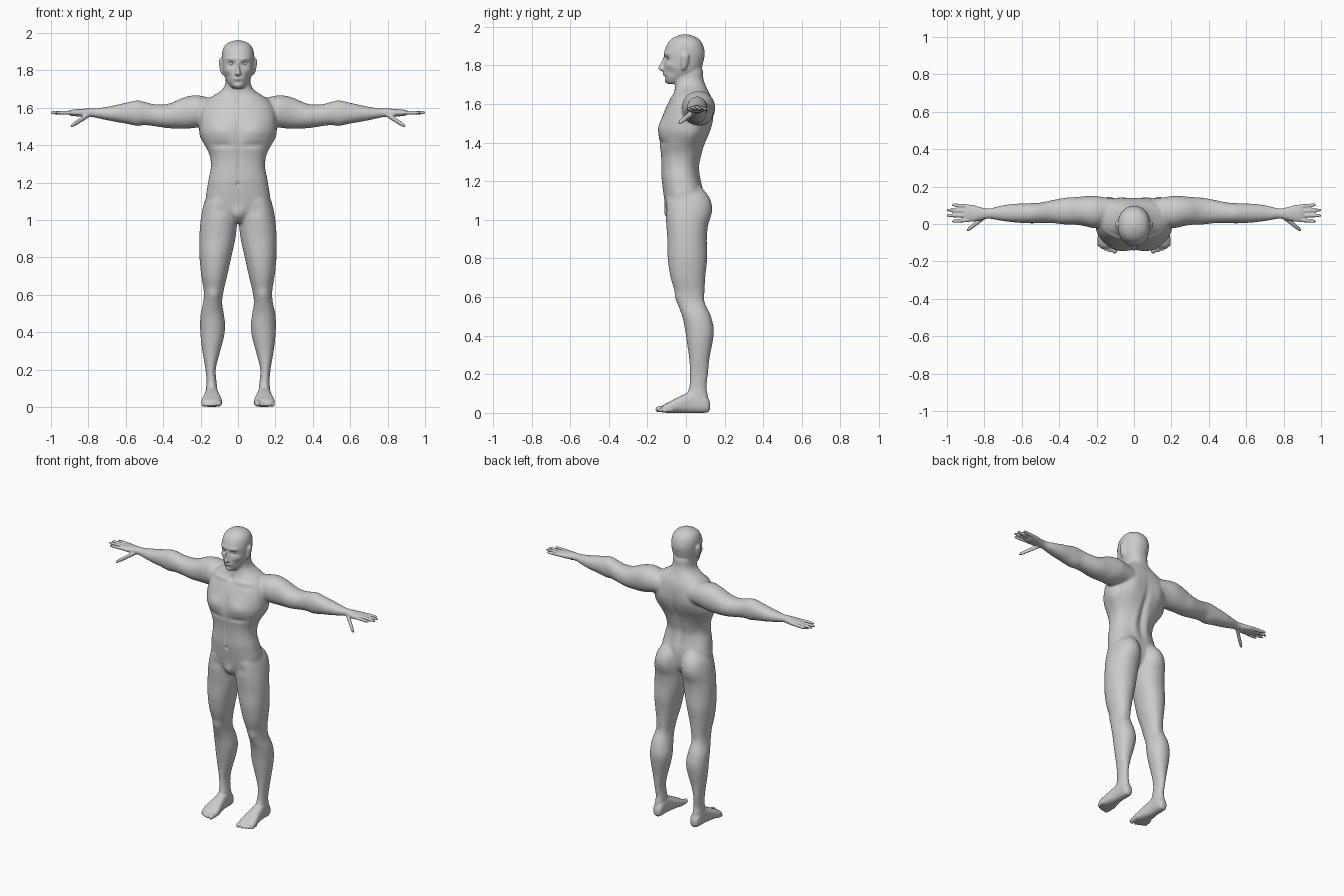
import bpy, bmesh, math
from mathutils import Vector

skin = bpy.data.materials.new("grey skin")
skin.diffuse_color = (0.6, 0.6, 0.6, 1)
bm = bmesh.new()
AXES = {"x": (2, 0, 1), "y": (0, 2, 1), "z": (0, 1, 2)}  # where a, b, t go


def spline(p0, p1, p2, p3, u):
    return [0.5 * (2 * b + (c - a) * u + (2 * a - 5 * b + 4 * c - d) * u * u
                   + (3 * b - a - 3 * c + d) * u ** 3)
            for a, b, c, d in zip(p0, p1, p2, p3)]


def loft(axis, sections, power=2.0, mirror=True, steps=4, sides=32):
    """Skin rounded sections (t, a0, a1, b0, b1) along an axis."""
    s = [sections[0]] + list(sections) + [sections[-1]]
    rows = [spline(*s[i:i + 4], k / steps) for i in range(len(s) - 3) for k in range(steps)]
    rows.append(sections[-1])
    for side in ((1, -1) if mirror else (1,)):
        rings = []
        for t, a0, a1, b0, b1 in rows:
            ring = []
            for k in range(sides):
                w = 2 * math.pi * k / sides
                c, d = math.cos(w), math.sin(w)
                a = (a0 + a1) / 2 + (a1 - a0) / 2 * math.copysign(abs(c) ** (2 / power), c)
                b = (b0 + b1) / 2 + (b1 - b0) / 2 * math.copysign(abs(d) ** (2 / power), d)
                if axis == "x":
                    co = (t, a, b)
                elif axis == "y":
                    co = (a, t, b)
                else:
                    co = (a, b, t)
                ring.append(bm.verts.new((co[0] * side, co[1], co[2])))
            rings.append(ring)
        faces = [bm.faces.new(rings[0]), bm.faces.new(rings[-1])]
        for r, q in zip(rings, rings[1:]):
            for k in range(sides):
                j = (k + 1) % sides
                faces.append(bm.faces.new((r[k], r[j], q[j], q[k])))
        bmesh.ops.recalc_face_normals(bm, faces=faces)


def digit(axis, start, end, r):
    """Finger or toe from start to end, points given as (t, a, b)."""
    rows = []
    for f, k in ((0, 1), (0.3, 1), (0.6, 0.97), (0.85, 0.85), (0.96, 0.6), (1, 0.2)):
        t, a, b = (p + (q - p) * f for p, q in zip(start, end))
        rows.append((t, a - r * k, a + r * k, b - r * k, b + r * k))
    loft(axis, rows, sides=16)


# Torso and neck: height, half width, front, back
torso = [(.985, .05, -.07, .04), (1.02, .11, -.09, .07), (1.06, .16, -.105, .085),
         (1.12, .172, -.115, .09), (1.17, .165, -.122, .085), (1.22, .157, -.127, .07),
         (1.28, .145, -.127, .062), (1.34, .15, -.13, .078), (1.40, .175, -.138, .1),
         (1.46, .2, -.14, .125), (1.52, .205, -.128, .138), (1.58, .2, -.105, .14),
         (1.62, .185, -.085, .135), (1.65, .155, -.068, .125), (1.675, .115, -.058, .112),
         (1.70, .082, -.058, .1), (1.73, .068, -.06, .09), (1.78, .064, -.055, .085),
         (1.81, .05, -.04, .06)]
loft("z", [(z, -w, w, f, b) for z, w, f, b in torso], 2.35, False, sides=64)

# Head
head = [(1.705, .03, -.09, 0), (1.72, .045, -.106, .03), (1.75, .065, -.113, .065),
        (1.78, .077, -.115, .08), (1.82, .084, -.112, .09), (1.86, .087, -.114, .097),
        (1.90, .084, -.102, .09), (1.93, .072, -.082, .073), (1.95, .047, -.052, .045),
        (1.961, .012, -.02, .008)]
loft("z", [(z, -w, w, f, b) for z, w, f, b in head], 2.15, False, sides=64)

# Nose and ears
loft("z", [(1.768, -.011, .011, -.122, -.08), (1.78, -.017, .017, -.143, -.08),
           (1.795, -.013, .013, -.14, -.08), (1.82, -.009, .009, -.128, -.08),
           (1.848, -.008, .008, -.115, -.08)], 2, False)
loft("z", [(1.775, .074, .084, -.022, -.012), (1.79, .072, .093, -.025, .004),
           (1.82, .075, .099, -.026, .013), (1.85, .078, .103, -.024, .017),
           (1.865, .08, .094, -.012, .008)])

# Arms and palms: x, front, back, bottom, top
loft("x", [(.10, .02, .13, 1.53, 1.64), (.20, -.02, .15, 1.50, 1.665),
           (.25, -.015, .15, 1.49, 1.665), (.30, -.005, .145, 1.488, 1.652),
           (.37, -.003, .14, 1.49, 1.622), (.44, .005, .127, 1.50, 1.618),
           (.50, .005, .115, 1.507, 1.632), (.54, .003, .112, 1.502, 1.64),
           (.60, .005, .11, 1.515, 1.627), (.66, .01, .107, 1.525, 1.614),
           (.72, .018, .097, 1.537, 1.602), (.78, .028, .083, 1.55, 1.596),
           (.82, .02, .09, 1.551, 1.595), (.86, .012, .1, 1.554, 1.592),
           (.89, .013, .102, 1.557, 1.589), (.905, .025, .093, 1.563, 1.584)], 2.1)

# Fingers and thumb
for y0, y1, tip in ((.024, .014, .975), (.046, .045, 1.003), (.068, .075, 1.002), (.09, .103, .975)):
    digit("x", (.85, y0, 1.574), (tip, y1, 1.574), .0108)
digit("x", (.79, .045, 1.567), (.895, -.036, 1.5), .0145)

# Legs: height, inner, outer, front, back
loft("z", [(1.17, .03, .13, -.07, .08), (1.12, .012, .17, -.1, .118),
           (1.07, .006, .187, -.105, .13), (1.02, .004, .197, -.105, .127),
           (.97, .006, .203, -.102, .114), (.9, .014, .207, -.097, .108),
           (.8, .036, .206, -.095, .11), (.7, .058, .196, -.08, .1),
           (.62, .077, .183, -.055, .098), (.56, .085, .186, -.042, .107),
           (.5, .076, .2, -.02, .13), (.43, .068, .203, -.005, .145),
           (.36, .078, .199, .005, .137), (.28, .1, .188, .016, .122),
           (.2, .119, .174, .02, .115), (.13, .114, .169, .015, .107),
           (.08, .11, .172, .0, .115), (.03, .11, .17, .0, .118)], 2.1, sides=48)

# Feet and toes
loft("y", [(.125, .125, .152, .02, .05), (.115, .112, .165, .004, .075),
           (.09, .106, .172, 0, .1), (.04, .105, .175, 0, .115), (0, .1, .18, 0, .1),
           (-.05, .09, .19, 0, .077), (-.09, .084, .197, 0, .055),
           (-.115, .086, .19, .002, .042), (-.128, .1, .175, .01, .03)], 2.5)
for x, tip, r in ((.102, -.158, .018), (.129, -.151, .012), (.149, -.144, .0115),
                  (.168, -.135, .011), (.185, -.122, .011)):
    digit("y", (-.07, x, r + .006), (tip, x + .002, r), r)

# Fuse all parts into one skin
mesh = bpy.data.meshes.new("body_parts")
bm.to_mesh(mesh)
bm.free()
body = bpy.data.objects.new("body", mesh)
bpy.context.collection.objects.link(body)
fuse = body.modifiers.new("fuse", "REMESH")
fuse.mode = "VOXEL"
fuse.voxel_size = .0052
graph = bpy.context.evaluated_depsgraph_get()
skin_mesh = bpy.data.meshes.new_from_object(body.evaluated_get(graph))
body.modifiers.clear()
body.data = skin_mesh

# Soften everything a little, and the trunk and limbs much more
bm = bmesh.new()
bm.from_mesh(skin_mesh)
trunk = [v for v in bm.verts if abs(v.co.x) < .78 and .12 < v.co.z < 1.69]
for verts, times in ((bm.verts[:], 2), (trunk, 16)):
    for _ in range(times):
        bmesh.ops.smooth_vert(bm, verts=verts, factor=.5, use_axis_x=True,
                              use_axis_y=True, use_axis_z=True)
bm.normal_update()

# Muscle strokes, mirrored: x, y, z, x reach, z reach, push along the surface
muscles = [(.09, -.13, 1.475, .06, .045, .012), (0, -.14, 1.48, .015, .08, -.006),
           (.09, -.14, 1.4, .07, .016, -.006), (0, -.13, 1.27, .011, .12, -.005),
           (0, -.125, 1.19, .01, .01, -.007), (.19, .03, 1.44, .04, .06, .01),
           (.1, .13, 1.52, .05, .07, .01), (0, .1, 1.38, .02, .16, -.013),
           (.045, .07, 1.28, .025, .08, .008), (.1, .12, 1.06, .06, .05, .006),
           (.1, -.11, 1.05, .03, .03, -.005), (0, -.1, 1.03, .03, .035, .015),
           (.135, -.05, .6, .03, .03, .007), (.135, .1, .58, .025, .04, -.007),
           (.1, -.08, 1.63, .07, .012, .006), (0, -.07, 1.645, .016, .016, -.007)]
face = [(.036, -.105, 1.835, .019, .012, -.012), (.035, -.11, 1.862, .03, .01, .005),
        (.056, -.09, 1.8, .02, .015, .004), (.055, -.08, 1.765, .018, .02, -.005),
        (0, -.115, 1.756, .022, .008, .007), (0, -.11, 1.735, .02, .007, -.004),
        (0, -.105, 1.716, .02, .011, .005)]
moves = []
for v in bm.verts:
    x, y, z = abs(v.co.x), v.co.y, v.co.z
    push = 0
    for sx, sy, sz, rx, rz, amount in (face if z > 1.7 else muscles):
        dz = (z - sz) / rz
        if abs(dz) < 2.5 and abs(y - sy) < .11:
            d = dz * dz + ((x - sx) / rx) ** 2 + ((y - sy) / .05) ** 2
            push += amount * math.exp(-d)
    moves.append((v, v.normal * push))
for v, move in moves:
    v.co += move
for f in bm.faces:
    f.smooth = True
    f.material_index = 0
bm.to_mesh(skin_mesh)
bm.free()
skin_mesh.materials.clear()
skin_mesh.materials.append(skin)

# Eyes
for side, name in ((-1, "right_eye"), (1, "left_eye")):
    bpy.ops.mesh.primitive_uv_sphere_add(segments=24, ring_count=12, radius=.012,
                                         location=(.036 * side, -.086, 1.835))
    eye = bpy.context.object
    eye.name = name
    eye.data.materials.append(skin)
    bpy.ops.object.shade_smooth()
